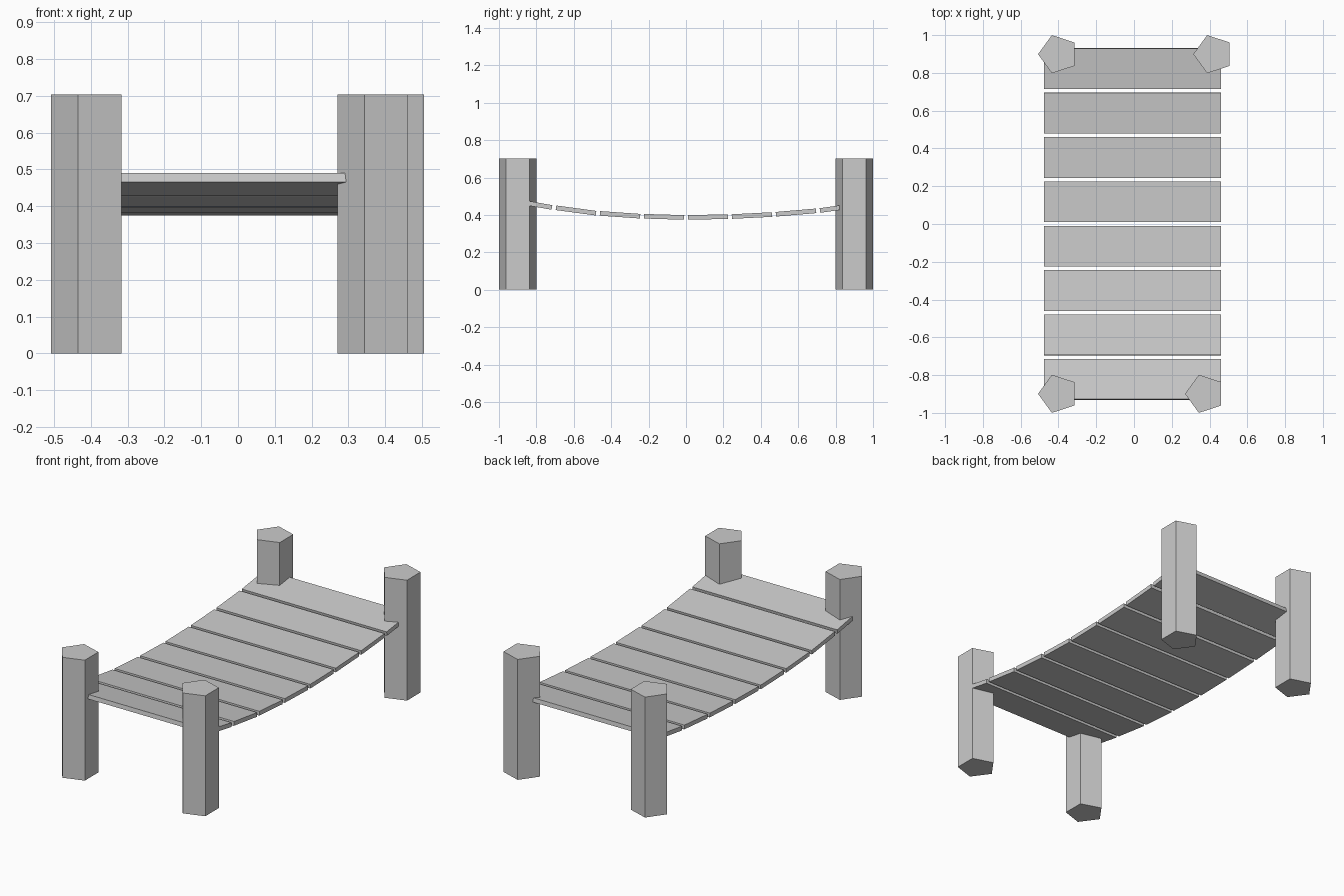
import bpy
from math import atan, pi

if "Cube" in bpy.data.objects:
    bpy.data.objects.remove(bpy.data.objects["Cube"])

POST_H = 0.703
POST_R = 0.106


def post(name, x, y):
    # five-sided post, one corner pointing to -x
    bpy.ops.mesh.primitive_cylinder_add(vertices=5, radius=POST_R, depth=POST_H,
                                        location=(x, y, POST_H / 2))
    ob = bpy.context.object
    ob.name = name
    # turn the mesh so that its corner lies on -x (default corner is on +y)
    ob.rotation_euler.z = pi / 2


def plank(name, y, top, slope, thickness=0.0245, depth=0.216, width=0.936):
    bpy.ops.mesh.primitive_cube_add(size=1, location=(-0.008, y, top - thickness / 2))
    ob = bpy.context.object
    ob.name = name
    ob.scale = (width, depth, thickness)
    ob.rotation_euler.x = atan(slope)


# Corner posts
post("front_left_post", -0.402, -0.899)
post("back_left_post", -0.402, 0.899)
post("front_right_post", 0.376, -0.899)
post("back_right_post", 0.420, 0.899)

# Sagging deck: top height and slope of each plank, front to back
deck = [(0.471, -0.175), (0.436, -0.135), (0.413, -0.07), (0.402, -0.03),
        (0.401, 0.02), (0.409, 0.05), (0.425, 0.085), (0.451, 0.14)]
for i, (top, slope) in enumerate(deck):
    plank(f"deck_plank_{i + 1}", (i - 3.5) * 0.2352, top, slope)
